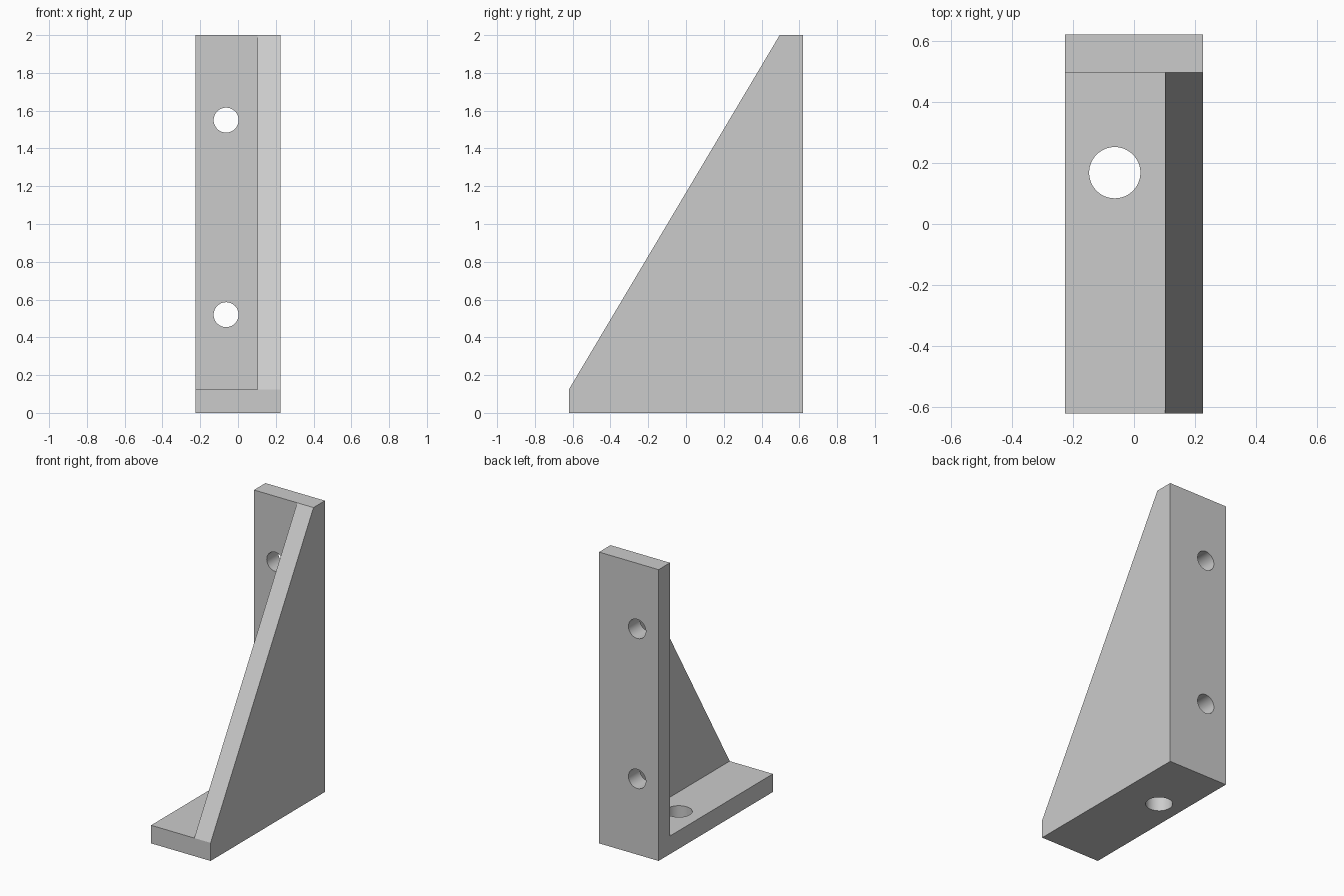
import bpy
import bmesh
from math import radians
from mathutils import Matrix, Vector

cube = bpy.data.objects.get("Cube")
if cube:
    bpy.data.objects.remove(cube, do_unlink=True)

HALF_W, HALF_D, HEIGHT, WALL = 0.226, 0.62, 2.0, 0.124
HOLE_X = -0.063

grey = bpy.data.materials.new("plain grey")
grey.use_nodes = True
grey.diffuse_color = (0.6, 0.6, 0.6, 1)
grey.node_tree.nodes["Principled BSDF"].inputs["Base Color"].default_value = (0.6, 0.6, 0.6, 1)


def add_object(name, bm):
    bmesh.ops.recalc_face_normals(bm, faces=bm.faces)
    mesh = bpy.data.meshes.new(name)
    bm.to_mesh(mesh)
    bm.free()
    mesh.materials.append(grey)
    obj = bpy.data.objects.new(name, mesh)
    bpy.context.collection.objects.link(obj)
    return obj


def prism(name, profile, x0, x1):
    """Extrude a side profile of (y, z) points along x."""
    bm = bmesh.new()
    face = bm.faces.new([bm.verts.new((x0, y, z)) for y, z in profile])
    new = bmesh.ops.extrude_face_region(bm, geom=[face])["geom"]
    verts = [v for v in new if isinstance(v, bmesh.types.BMVert)]
    bmesh.ops.translate(bm, verts=verts, vec=(x1 - x0, 0, 0))
    return add_object(name, bm)


def drill(name, centre, radius, rotation):
    bm = bmesh.new()
    bmesh.ops.create_cone(bm, cap_ends=True, segments=48, radius1=radius, radius2=radius,
                          depth=0.3, matrix=Matrix.Translation(Vector(centre)) @ rotation)
    return add_object(name, bm)


# Full-width wedge with flat toe and top
inner_y = HALF_D - WALL
bracket = prism("angle_bracket", [(-HALF_D, 0), (HALF_D, 0), (HALF_D, HEIGHT),
                                  (inner_y, HEIGHT), (-HALF_D, WALL)], -HALF_W, HALF_W)

# Pocket beside the gusset, leaving base plate and back plate
cutters = [prism("pocket_cutter", [(-1, WALL), (inner_y, WALL), (inner_y, 2.5), (-1, 2.5)],
                 -0.5, HALF_W - WALL)]

# Bolt holes: two through the back plate, one through the base plate
sideways = Matrix.Rotation(radians(90), 4, "X")
for z in (0.52, 1.55):
    cutters.append(drill("back_hole_cutter", (HOLE_X, HALF_D - WALL / 2, z), 0.066, sideways))
cutters.append(drill("base_hole_cutter", (HOLE_X, 0.168, WALL / 2), 0.084, Matrix.Identity(4)))

bpy.ops.object.select_all(action="DESELECT")
bracket.select_set(True)
bpy.context.view_layer.objects.active = bracket
for cutter in cutters:
    cutter.hide_render = True
    mod = bracket.modifiers.new(cutter.name, "BOOLEAN")
    mod.operation = "DIFFERENCE"
    mod.solver = "EXACT"
    mod.object = cutter
    bpy.ops.object.modifier_apply(modifier=mod.name)
    bpy.data.objects.remove(cutter, do_unlink=True)

# Smooth hole walls, crisp plate edges
bpy.ops.object.shade_smooth_by_angle(angle=radians(30))
